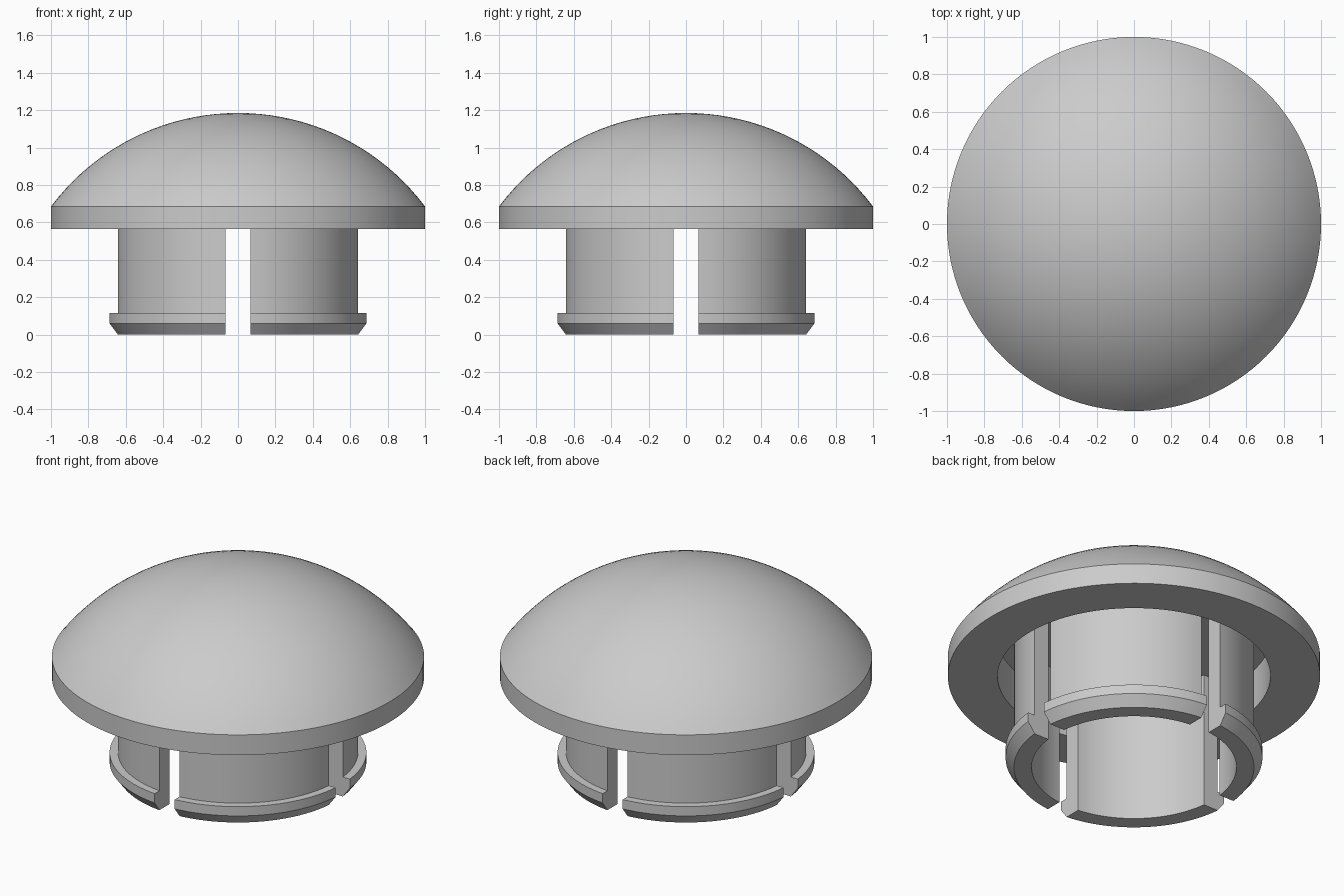
import bpy, bmesh, math

cube = bpy.data.objects.get("Cube")
if cube:
    bpy.data.objects.remove(cube, do_unlink=True)

# Single plastic colour
grey = bpy.data.materials.new("grey_plastic")
grey.use_nodes = True
colour = (0.6, 0.6, 0.6, 1)
grey.diffuse_color = colour
grey.node_tree.nodes["Principled BSDF"].inputs["Base Color"].default_value = colour

RIM_Z, EDGE_Z, TOP_Z = 0.565, 0.685, 1.185
RECESS_R, RECESS_Z = 0.733, 0.805
SLOT = 0.066  # half width of the slots between legs


def finish(name, bm):
    bmesh.ops.remove_doubles(bm, verts=bm.verts, dist=1e-5)
    bmesh.ops.recalc_face_normals(bm, faces=bm.faces)
    mesh = bpy.data.meshes.new(name)
    bm.to_mesh(mesh)
    bm.free()
    mesh.materials.append(grey)
    obj = bpy.data.objects.new(name, mesh)
    bpy.context.collection.objects.link(obj)
    bpy.ops.object.select_all(action="DESELECT")
    obj.select_set(True)
    bpy.context.view_layer.objects.active = obj
    bpy.ops.object.shade_smooth_by_angle(angle=math.radians(25))
    return obj


# Domed cap: lathe of a spherical arc, rim, underside and recess
def build_cap():
    rise = TOP_Z - EDGE_Z
    radius = (1 + rise * rise) / (2 * rise)
    half = math.asin(1 / radius)
    steps = 20
    profile = []
    for i in range(steps + 1):
        a = half * i / steps
        profile.append((radius * math.sin(a), TOP_Z - radius * (1 - math.cos(a))))
    profile += [(1, RIM_Z), (RECESS_R, RIM_Z), (RECESS_R, RECESS_Z), (0, RECESS_Z)]
    bm = bmesh.new()
    verts = [bm.verts.new((r, 0, z)) for r, z in profile]
    edges = [bm.edges.new(pair) for pair in zip(verts, verts[1:])]
    bmesh.ops.spin(bm, geom=verts + edges, cent=(0, 0, 0), axis=(0, 0, 1),
                   angle=math.tau, steps=128, use_duplicate=False)
    finish("domed_cap", bm)


# Snap leg: curved wall with a barbed foot, ends cut parallel to the slots
def build_leg(name, turn):
    top = RECESS_Z + 0.01
    profile = [(0.55, 0), (0.645, 0), (0.69, 0.06), (0.69, 0.115),
               (0.645, 0.115), (0.645, top), (0.55, top)]
    steps = 28
    bm = bmesh.new()
    rings = []
    for i in range(steps + 1):
        ring = []
        for r, z in profile:
            start = math.asin(SLOT / r)
            a = turn + start + (math.pi / 2 - 2 * start) * i / steps
            ring.append(bm.verts.new((r * math.cos(a), r * math.sin(a), z)))
        rings.append(ring)
    n = len(profile)
    for a, b in zip(rings, rings[1:]):
        for k in range(n):
            m = (k + 1) % n
            bm.faces.new((a[k], a[m], b[m], b[k]))
    bm.faces.new(rings[0])
    bm.faces.new(rings[-1])
    finish(name, bm)


build_cap()
for i, side in enumerate(("back_left", "back_right", "front_right", "front_left")):
    build_leg("snap_leg_" + side, i * math.pi / 2)
